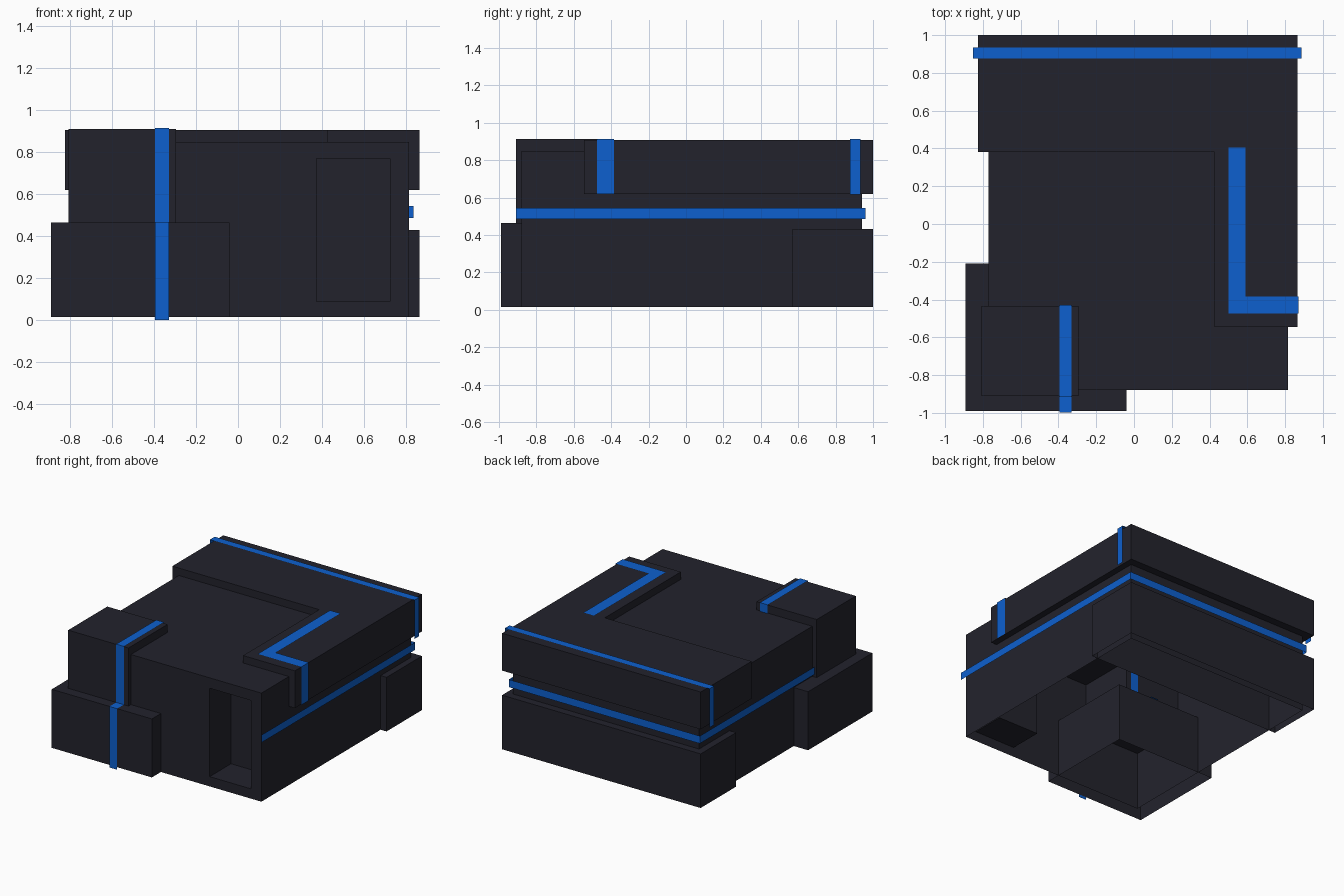
import bpy, bmesh
from mathutils import Vector

if "Cube" in bpy.data.objects:
    bpy.data.objects.remove(bpy.data.objects["Cube"])


def material(name, rgb):
    m = bpy.data.materials.new(name)
    m.diffuse_color = (*rgb, 1)
    m.use_nodes = True
    m.node_tree.nodes["Principled BSDF"].inputs["Base Color"].default_value = m.diffuse_color
    return m


DARK = material("dark_charcoal", (0.0165, 0.0165, 0.0255))
BLUE = material("bright_blue", (0.004, 0.117, 0.62))


def finish(name, bm, mat):
    mesh = bpy.data.meshes.new(name)
    bm.to_mesh(mesh)
    bm.free()
    mesh.materials.append(mat)
    ob = bpy.data.objects.new(name, mesh)
    bpy.context.collection.objects.link(ob)
    return ob


def shell(lo, hi):
    """Box with an open underside."""
    bm = bmesh.new()
    bmesh.ops.create_cube(bm, size=1)
    for v in bm.verts:
        v.co = [lo[i] if v.co[i] < 0 else hi[i] for i in range(3)]
    bm.normal_update()
    bottom = [f for f in bm.faces if f.normal.z < -0.9]
    bmesh.ops.delete(bm, geom=bottom, context='FACES_ONLY')
    return bm


def ribbon(name, path, width):
    """Thin trim band swept along a path, with a straight width vector."""
    bm = bmesh.new()
    w = Vector(width)
    rows = [(bm.verts.new(p), bm.verts.new(Vector(p) + w)) for p in path]
    for a, b in zip(rows, rows[1:]):
        bm.faces.new((a[0], b[0], b[1], a[1]))
    return finish(name, bm, BLUE)


# main hollow body with a recess in the front wall
bm = shell((-0.77, -0.88, 0.015), (0.815, 0.94, 0.85))
for axis, at in ((0, 0.375), (0, 0.725), (2, 0.09), (2, 0.77)):
    front = [f for f in bm.faces if f.normal.y < -0.9]
    geom = front + list({e for f in front for e in f.edges}) + list({v for f in front for v in f.verts})
    co, no = Vector(), Vector()
    co[axis], no[axis] = at, 1
    bmesh.ops.bisect_plane(bm, geom=geom, plane_co=co, plane_no=no)
    bm.normal_update()
panel = [f for f in bm.faces if f.normal.y < -0.9
         and 0.375 < f.calc_center_median().x < 0.725
         and 0.09 < f.calc_center_median().z < 0.77]
inner = bmesh.ops.extrude_discrete_faces(bm, faces=panel)["faces"]
bmesh.ops.translate(bm, verts=list({v for f in inner for v in f.verts}), vec=(0, 0.26, 0))
finish("main_body", bm, DARK)

# surrounding blocks
finish("front_corner_base", shell((-0.892, -0.99, 0.015), (-0.04, -0.21, 0.465)), DARK)
finish("front_corner_top", shell((-0.808, -0.91, 0.46), (-0.295, -0.435, 0.912)), DARK)
finish("rear_base", shell((-0.825, 0.57, 0.015), (0.865, 1.0, 0.431)), DARK)

# L-shaped upper block
bm = bmesh.new()
outline = [(-0.825, 0.38), (0.425, 0.38), (0.425, -0.545),
           (0.865, -0.545), (0.865, 1.0), (-0.825, 1.0)]
base = bm.faces.new([bm.verts.new((x, y, 0.62)) for x, y in outline])
ext = bmesh.ops.extrude_face_region(bm, geom=[base], use_keep_orig=True)["geom"]
bmesh.ops.translate(bm, verts=[g for g in ext if isinstance(g, bmesh.types.BMVert)],
                    vec=(0, 0, 0.287))
bmesh.ops.recalc_face_normals(bm, faces=bm.faces[:])
finish("upper_l_block", bm, DARK)

# blue trim bands
ribbon("front_base_band", [(-0.395, -0.203, 0.469), (-0.395, -0.998, 0.469),
                           (-0.395, -0.998, 0.0)], (0.065, 0, 0))
ribbon("front_top_band", [(-0.395, -0.428, 0.465), (-0.395, -0.428, 0.917),
                          (-0.395, -0.916, 0.917), (-0.395, -0.916, 0.465)], (0.065, 0, 0))
ribbon("rear_band", [(-0.853, 0.877, 0.615), (-0.853, 0.877, 0.914),
                     (0.888, 0.877, 0.914), (0.888, 0.877, 0.615)], (0, 0.057, 0))
ribbon("waist_band", [(0.836, -0.91, 0.486), (0.836, 0.96, 0.486),
                      (-0.79, 0.96, 0.486), (-0.79, -0.88, 0.486)], (0, 0, 0.058))
ribbon("l_band_foot", [(0.50, -0.475, 0.912), (0.871, -0.475, 0.912),
                       (0.871, -0.475, 0.618)], (0, 0.09, 0))
ribbon("l_band_leg", [(0.50, -0.385, 0.912), (0.59, -0.385, 0.912)], (0, 0.79, 0))
